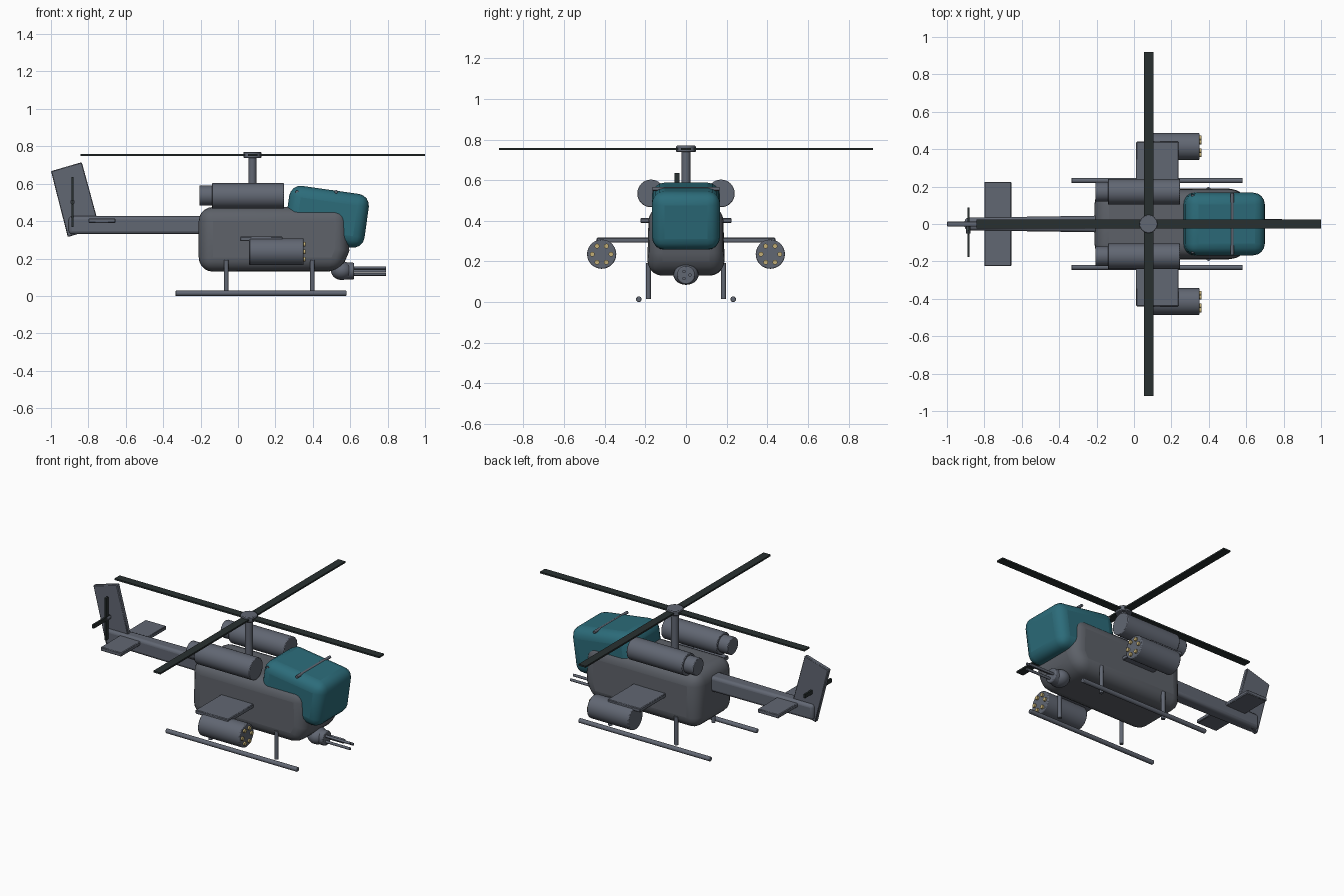
import bpy, bmesh, math
from mathutils import Matrix, Vector

if "Cube" in bpy.data.objects:
    bpy.data.objects.remove(bpy.data.objects["Cube"], do_unlink=True)


def material(name, rgb):
    m = bpy.data.materials.new(name)
    m.use_nodes = True
    m.diffuse_color = (*rgb, 1)
    m.node_tree.nodes["Principled BSDF"].inputs["Base Color"].default_value = (*rgb, 1)
    return m


HULL = material("hull grey", (0.11, 0.12, 0.14))
METAL = material("blue grey metal", (0.12, 0.135, 0.17))
GLASS = material("teal glass", (0.025, 0.15, 0.195))
DARK = material("blade black", (0.022, 0.03, 0.03))
GOLD = material("rocket gold", (0.55, 0.43, 0.18))


def finish(name, bm, mat, bevel=0, segments=3):
    bmesh.ops.recalc_face_normals(bm, faces=bm.faces)
    mesh = bpy.data.meshes.new(name)
    bm.to_mesh(mesh)
    bm.free()
    mesh.materials.append(mat)
    ob = bpy.data.objects.new(name, mesh)
    bpy.context.collection.objects.link(ob)
    if bevel:
        mod = ob.modifiers.new("rounded edges", "BEVEL")
        mod.width, mod.segments = bevel, segments
        mod.limit_method = "ANGLE"
    bpy.ops.object.select_all(action="DESELECT")
    ob.select_set(True)
    bpy.context.view_layer.objects.active = ob
    bpy.ops.object.shade_smooth_by_angle(angle=math.radians(40))
    return ob


def box(name, centre, size, mat, bevel=0, segments=3, tilt=0):
    bm = bmesh.new()
    bmesh.ops.create_cube(bm, size=1, matrix=Matrix.Diagonal((*size, 1)))
    ob = finish(name, bm, mat, bevel, segments)
    ob.location = centre
    ob.rotation_euler.y = math.radians(tilt)
    return ob


def rod(name, start, end, radius, mat, sides=24, bevel=0):
    a, b = Vector(start), Vector(end)
    turn = (b - a).to_track_quat("Z", "Y").to_matrix().to_4x4()
    bm = bmesh.new()
    bmesh.ops.create_cone(bm, cap_ends=True, segments=sides, radius1=radius, radius2=radius,
                          depth=(b - a).length, matrix=Matrix.Translation((a + b) / 2) @ turn)
    return finish(name, bm, mat, bevel, 2)


def prism(name, profile, half_width, mat, bevel, segments, top_scale=1):
    # side profile in x and z, extruded across y, slightly narrower at the top
    bm = bmesh.new()
    face = bm.faces.new([bm.verts.new((x, -half_width, z)) for x, z in profile])
    new = bmesh.ops.extrude_face_region(bm, geom=[face])["geom"]
    bmesh.ops.translate(bm, vec=(0, 2 * half_width, 0),
                        verts=[v for v in new if isinstance(v, bmesh.types.BMVert)])
    for v in bm.verts:
        if v.co.z > 0.4:
            v.co.y *= top_scale
    return finish(name, bm, mat, bevel, segments)


# Fuselage and tilted canopy
prism("fuselage", [(-0.21, 0.13), (0.55, 0.13), (0.595, 0.24), (0.59, 0.475), (-0.21, 0.475)],
      0.19, HULL, 0.075, 5, 0.96)
box("canopy", (0.475, 0, 0.423), (0.43, 0.335, 0.29), GLASS, 0.062, 4, 8)
for label, x, z, w in (("front", 0.525, 0.557, 0.165), ("rear", 0.315, 0.555, 0.157)):
    rod(label + "_canopy_bar", (x, -w, z), (x, w, z), 0.009, METAL, 12)

# Tail boom, tapered towards the back
boom = box("tail_boom", (-0.53, 0, 0.378), (0.75, 0.09, 0.096), METAL, 0.018)
for v in boom.data.vertices:
    if v.co.x < 0:
        v.co.y *= 0.75
prism("tail_fin", [(-0.91, 0.315), (-0.74, 0.365), (-0.835, 0.715), (-1.0, 0.667)],
      0.014, METAL, 0.004, 1)
box("stabilizer", (-0.728, 0, 0.402), (0.145, 0.45, 0.024), METAL, 0.004, 1)

# Tail rotor
box("tail_blade_vertical", (-0.885, -0.045, 0.502), (0.012, 0.024, 0.265), DARK)
box("tail_blade_cross", (-0.885, -0.045, 0.502), (0.012, 0.265, 0.024), DARK)
rod("tail_rotor_hub", (-0.885, -0.052, 0.502), (-0.885, 0, 0.502), 0.012, METAL, 16)

# Main rotor
rod("rotor_mast", (0.077, 0, 0.44), (0.077, 0, 0.75), 0.022, METAL)
rod("rotor_hub", (0.077, 0, 0.738), (0.077, 0, 0.77), 0.048, METAL, 32, 0.004)
box("main_blade_long", (0.079, 0, 0.753), (1.842, 0.05, 0.01), DARK)
box("main_blade_cross", (0.079, 0, 0.753), (0.05, 1.84, 0.01), DARK)

# Paired parts
for side, s in (("left", 1), ("right", -1)):
    y = s * 0.172
    rod(side + "_engine", (-0.14, y, 0.535), (0.247, y, 0.535), 0.068, METAL, 32, 0.004)
    rod(side + "_exhaust", (-0.207, y, 0.537), (-0.13, y, 0.537), 0.053, METAL, 32, 0.004)
    box(side + "_wing", (0.125, s * 0.29, 0.305), (0.228, 0.3, 0.025), METAL, 0.004, 1)
    y = s * 0.415
    rod(side + "_rocket_pod", (0.06, y, 0.236), (0.35, y, 0.236), 0.072, METAL, 32, 0.005)
    for i in range(6):
        a = i * math.tau / 6
        ry, rz = y + 0.046 * math.cos(a), 0.236 + 0.046 * math.sin(a)
        rod(f"{side}_rocket_{i + 1}", (0.33, ry, rz), (0.36, ry, rz), 0.012, GOLD, 12)
    y = s * 0.232
    rod(side + "_skid", (-0.335, y, 0.014), (0.58, y, 0.014), 0.014, METAL, 16, 0.004)
    for label, x in (("front", 0.398), ("rear", -0.062)):
        rod(f"{side}_{label}_strut", (x, s * 0.185, 0.015), (x, s * 0.185, 0.193), 0.012, METAL, 16)

# Gun turret and its three barrels
bm = bmesh.new()
bmesh.ops.create_uvsphere(bm, u_segments=24, v_segments=12, radius=1,
                          matrix=Matrix.Translation((0.555, 0, 0.135)) @ Matrix.Diagonal((0.058, 0.062, 0.05, 1)))
finish("gun_turret", bm, METAL)
rod("gun_housing", (0.55, 0, 0.133), (0.62, 0, 0.133), 0.045, METAL, 24, 0.006)
for i in range(3):
    a = i * math.tau / 3
    y, z = 0.02 * math.cos(a), 0.133 + 0.02 * math.sin(a)
    rod(f"gun_barrel_{i + 1}", (0.6, y, z), (0.79, y, z), 0.008, METAL, 12)
